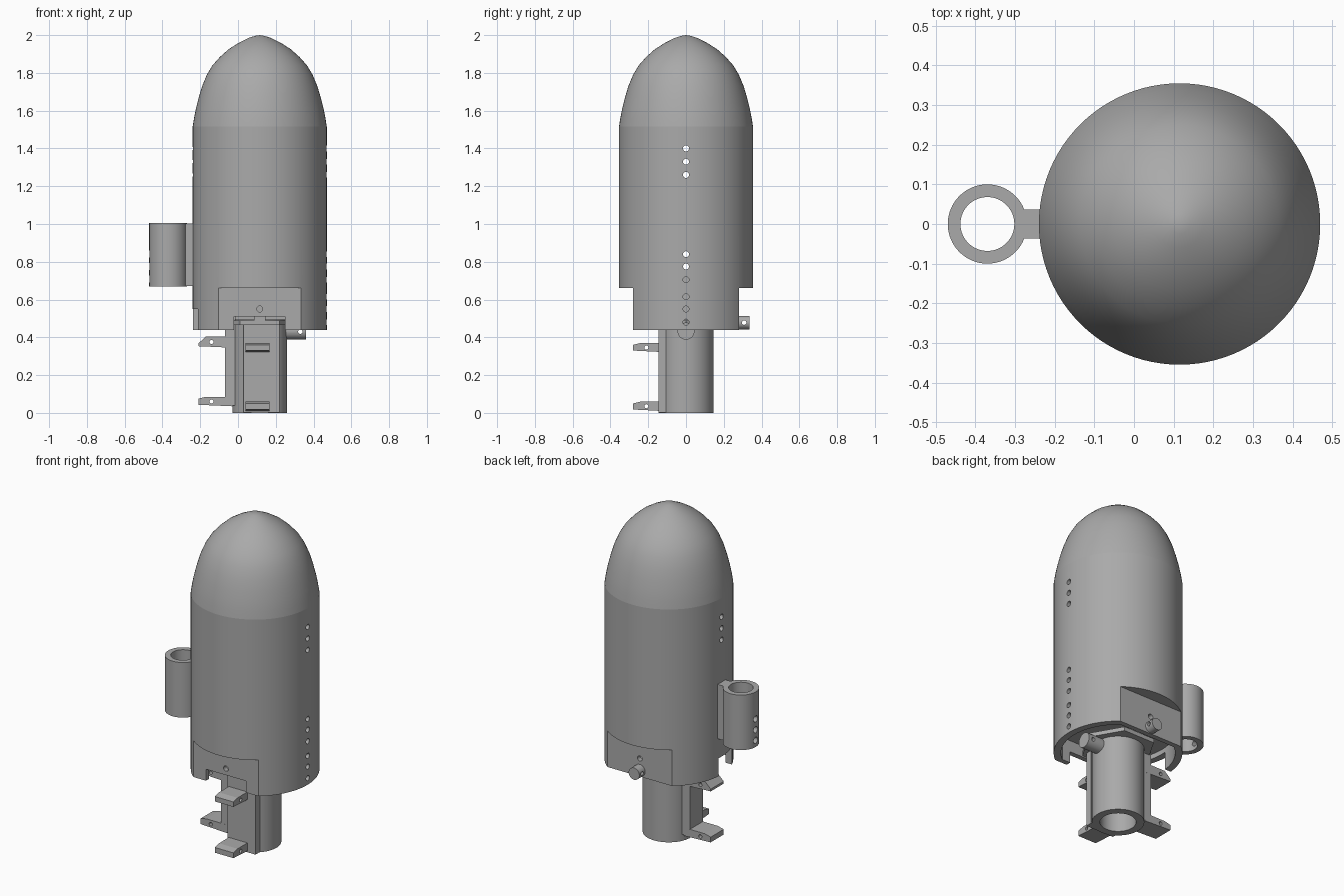
import bpy, math
from mathutils import Vector

old = bpy.data.objects.get("Cube")
if old:
    bpy.data.objects.remove(old, do_unlink=True)

CX = 0.115      # main axis
R = 0.355       # hull radius

grey = bpy.data.materials.new("plain_grey")
grey.use_nodes = True
colour = (0.4, 0.4, 0.4, 1)
grey.diffuse_color = colour
grey.node_tree.nodes["Principled BSDF"].inputs["Base Color"].default_value = colour


def mesh_object(name, verts, faces):
    mesh = bpy.data.meshes.new(name)
    mesh.from_pydata(verts, [], faces)
    mesh.materials.append(grey)
    ob = bpy.data.objects.new(name, mesh)
    bpy.context.collection.objects.link(ob)
    return ob


def extrude(name, outline, place, lo, hi):
    """Prism: place(a, b, depth) puts the 2D outline in space."""
    n = len(outline)
    verts = [place(a, b, d) for d in (lo, hi) for a, b in outline]
    faces = [tuple(range(n))[::-1], tuple(range(n, 2 * n))]
    faces += [(i, (i + 1) % n, n + (i + 1) % n, n + i) for i in range(n)]
    ob = mesh_object(name, verts, faces)
    # Make normals point outward whichever way the outline was placed
    import bmesh
    bm = bmesh.new()
    bm.from_mesh(ob.data)
    bmesh.ops.recalc_face_normals(bm, faces=bm.faces)
    bm.to_mesh(ob.data)
    bm.free()
    return ob


PLACE = {
    "x": lambda a, b, d: (d, a, b),
    "y": lambda a, b, d: (a, d, b),
    "z": lambda a, b, d: (a, b, d),
}


def circle(a, b, r, n):
    return [(a + r * math.cos(math.tau * i / n), b + r * math.sin(math.tau * i / n))
            for i in range(n)]


def rod(name, axis, a, b, r, lo, hi, n=24):
    return extrude(name, circle(a, b, r, n), PLACE[axis], lo, hi)


def box(name, x0, x1, y0, y1, z0, z1):
    return extrude(name, [(x0, y0), (x1, y0), (x1, y1), (x0, y1)], PLACE["z"], z0, z1)


def combine(ob, tools, operation="DIFFERENCE"):
    """Apply booleans in order, then drop the tools."""
    for tool in tools:
        mod = ob.modifiers.new("cut", "BOOLEAN")
        mod.operation, mod.solver, mod.object = operation, "EXACT", tool
        bpy.context.view_layer.update()
        deps = bpy.context.evaluated_depsgraph_get()
        mesh = bpy.data.meshes.new_from_object(ob.evaluated_get(deps))
        ob.modifiers.clear()
        ob.data = mesh
        bpy.data.objects.remove(tool, do_unlink=True)
    return ob


def smooth(ob):
    bpy.ops.object.select_all(action="DESELECT")
    ob.select_set(True)
    bpy.context.view_layer.objects.active = ob
    bpy.ops.object.shade_smooth_by_angle(angle=math.radians(25))


# Nose cap: lathed profile
profile = [(R, 1.515), (0.348, 1.56), (0.338, 1.61), (0.323, 1.67), (0.305, 1.73),
           (0.28, 1.79), (0.25, 1.84), (0.21, 1.885), (0.165, 1.925), (0.115, 1.957),
           (0.06, 1.985), (0.025, 1.996)]
SEG = 96
verts = [(x, y, z) for r, z in profile for x, y in circle(CX, 0, r, SEG)]
verts.append((CX, 0, 2.0))
faces = [(k * SEG + i, k * SEG + (i + 1) % SEG, (k + 1) * SEG + (i + 1) % SEG, (k + 1) * SEG + i)
         for k in range(len(profile) - 1) for i in range(SEG)]
top = (len(profile) - 1) * SEG
faces += [(top + i, top + (i + 1) % SEG, len(verts) - 1) for i in range(SEG)]
smooth(mesh_object("nose_cap", verts, faces))

# Hull: flats front and back, open bottom bay, drilled holes and side slot
hull = rod("hull", "z", CX, 0, R, 0.44, 1.515, SEG)
bay = rod("bay", "z", CX, 0, 0.315, 0.4, 0.58, SEG)
combine(bay, [box("bay_limit", -1, 1, -0.25, 0.25, 0.3, 0.7)], "INTERSECT")
cutters = [bay]
for s in (-1, 1):
    cutters.append(box("flat_cut", -1, 1, min(s * 0.28, s), max(s * 0.28, s), 0.3, 0.66))
    cutters.append(rod("flat_hole", "y", CX, 0.55, 0.016, s * 0.2, s * 0.4, 16))
for z in (1.40, 1.33, 1.26, 0.84, 0.775):
    cutters.append(rod("through_hole", "x", 0, z, 0.016, -0.6, 0.7, 16))
for z in (0.705, 0.615, 0.55, 0.48):
    cutters.append(rod("blind_hole", "x", 0, z, 0.016, 0.36, 0.7, 16))
cutters.append(box("side_slot", -0.4, -0.12, -0.14, 0.03, 0.3, 0.55))
cutters.append(box("front_notch", -0.02, 0.25, -0.4, -0.2, 0.3, 0.51))
smooth(combine(hull, cutters))

# Side ring with its neck and cross holes
ring = rod("side_ring", "z", -0.37, 0, 0.1, 0.67, 1.005, 64)
combine(ring, [box("neck", -0.31, -0.235, -0.037, 0.037, 0.672, 1.003)], "UNION")
combine(ring, [rod("bore", "z", -0.37, 0, 0.068, 0.6, 1.1, 64)]
        + [rod("cross_hole", "x", 0, z, 0.019, -0.6, -0.2, 16) for z in (0.84, 0.775)]
        + [rod("outer_hole", "x", 0, 0.71, 0.019, -0.6, -0.37, 16)])
smooth(ring)

# Central tube, its collar and the posts that hang it in the hull
tube = rod("tail_tube", "z", CX, 0, 0.145, 0, 0.495, 64)
combine(tube, [box("front_pad", 0.03, 0.22, -0.146, -0.105, 0.003, 0.49)], "UNION")
combine(tube, [rod("tube_bore", "z", CX, 0, 0.1, -0.1, 0.47, 48)])
smooth(tube)
collar = rod("collar", "z", CX, 0, 0.21, 0.465, 0.49, 6)
combine(collar, [rod("collar_bore", "z", CX, 0, 0.14, 0.4, 0.6, 48)])
for s, side in ((-1, "front"), (1, "back")):
    box(side + "_post", CX - 0.03, CX + 0.03, s * 0.155 - 0.02, s * 0.155 + 0.02, 0.47, 0.6)

# Side backing plate
box("side_plate", -0.07, -0.01, -0.062, 0.062, 0.04, 0.6)


# Clip arms: outline in (reach, height), swept across the arm width
def arm(name, axis, tip, root, z0, z1, middle, upper):
    rise = 0.04 if upper else 0.012
    outline = [(root, z0), (tip, z0 + 0.008), (tip, z1 - rise + 0.002),
               (tip + 0.04, z1), (root, z1)]
    place = {"y": lambda a, b, d: (a, d, b), "x": lambda a, b, d: (d, a, b)}[axis]
    ob = extrude(name, outline, place, middle - 0.0625, middle + 0.0625)
    hole = rod("pin_hole", axis, tip + 0.07, (z0 + z1) / 2, 0.011,
               middle - 0.1, middle + 0.1, 12)
    combine(ob, [hole])


arm("side_upper_arm", "y", -0.21, -0.03, 0.345, 0.405, 0, True)
arm("side_lower_arm", "y", -0.21, -0.03, 0.035, 0.085, 0, False)
arm("front_upper_arm", "x", -0.28, -0.125, 0.322, 0.37, 0.103, False)
arm("front_lower_arm", "x", -0.28, -0.125, 0.01, 0.06, 0.103, False)

# Pegs with a cross hole: one on the back flat, one under the left rim
back_peg = rod("back_peg", "y", CX, 0.478, 0.036, 0.255, 0.336, 32)
combine(back_peg, [rod("peg_hole", "x", 0.308, 0.478, 0.012, 0, 0.3, 12)])
smooth(back_peg)
left_peg = rod("left_peg", "x", 0, 0.433, 0.045, 0.25, 0.36, 32)
combine(left_peg, [rod("peg_hole", "y", 0.33, 0.43, 0.012, -0.1, 0.1, 12)])
smooth(left_peg)
